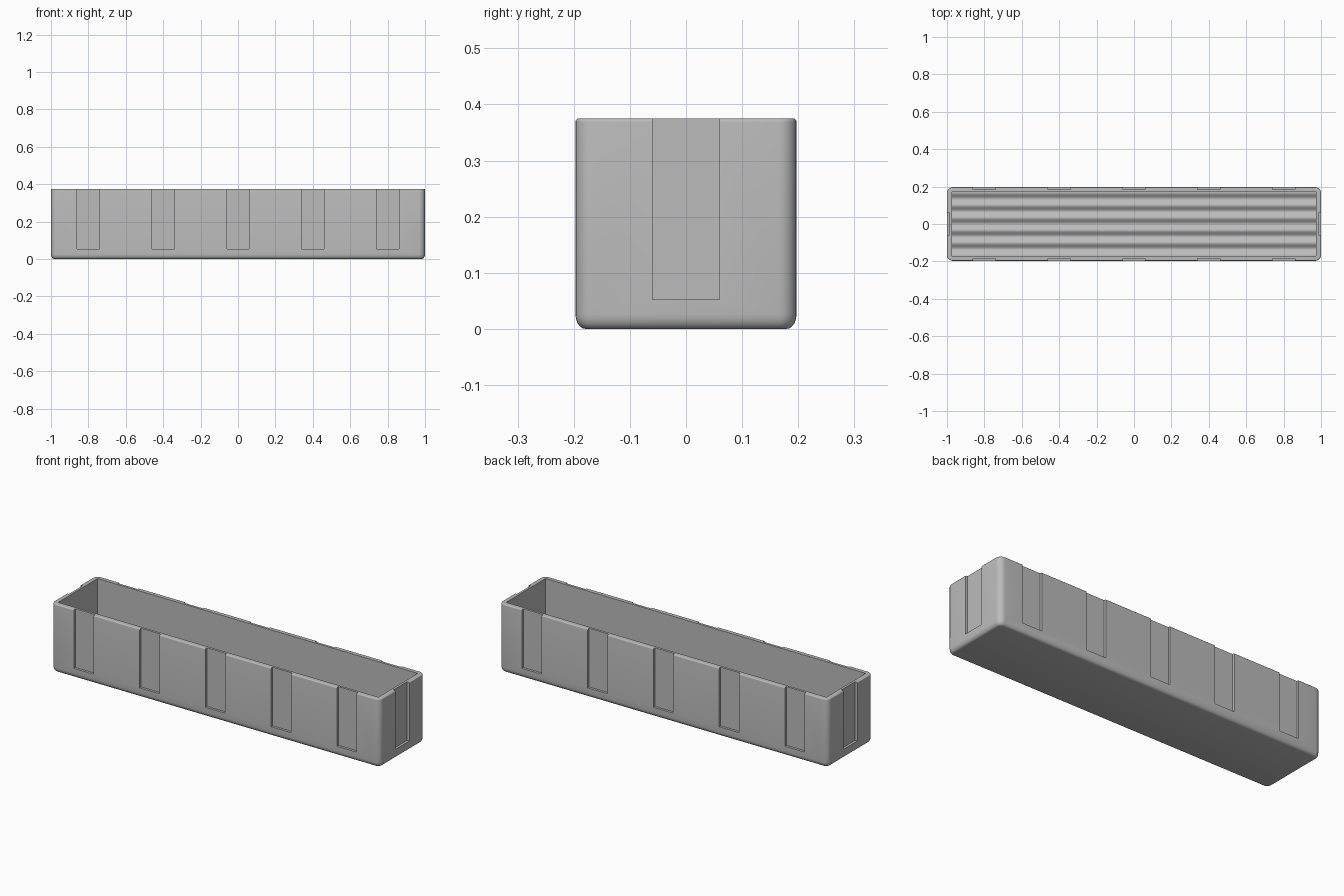
import bpy, bmesh, math
from mathutils import Matrix

if "Cube" in bpy.data.objects:
    bpy.data.objects.remove(bpy.data.objects["Cube"])

HX, HY, H = 1.0, 0.197, 0.375      # outer half sizes and height
WALL, FLOOR = 0.026, 0.03
RADIUS, DEPTH = 0.032, 0.013       # corner radius, groove depth
GROOVE_W, GROOVE_Z = 0.12, 0.052
PITCH, WAVE = 0.067, 0.008         # floor corrugation

grey = bpy.data.materials.new("plain grey")
grey.use_nodes = True
colour = (0.5, 0.5, 0.5, 1)
grey.diffuse_color = colour
grey.node_tree.nodes["Principled BSDF"].inputs["Base Color"].default_value = colour


def finish(name, bm):
    bmesh.ops.recalc_face_normals(bm, faces=bm.faces)
    mesh = bpy.data.meshes.new(name)
    bm.to_mesh(mesh)
    bm.free()
    mesh.materials.append(grey)
    obj = bpy.data.objects.new(name, mesh)
    bpy.context.collection.objects.link(obj)
    return obj


def rounded_ring(bm, inset, z, steps=6):
    r = RADIUS - inset
    verts = []
    for corner, (sx, sy) in enumerate([(1, 1), (-1, 1), (-1, -1), (1, -1)]):
        for i in range(steps + 1):
            a = (corner + i / steps) * math.pi / 2
            verts.append(bm.verts.new((sx * (HX - RADIUS) + r * math.cos(a),
                                       sy * (HY - RADIUS) + r * math.sin(a), z)))
    return verts


# Outer body: rounded rings lofted from the soft base to the rim
quarter = [i / 5 * math.pi / 2 for i in range(6)]
profile = [(0.018 * (1 - math.sin(a)), 0.026 * (1 - math.cos(a))) for a in quarter]
profile += [(0.006 * (1 - math.cos(a)), H - 0.006 * (1 - math.sin(a))) for a in quarter]
bm = bmesh.new()
rings = [rounded_ring(bm, inset, z) for inset, z in profile]
for low, high in zip(rings, rings[1:]):
    for i in range(len(low)):
        j = (i + 1) % len(low)
        bm.faces.new((low[i], low[j], high[j], high[i]))
bm.faces.new(rings[0])
bm.faces.new(rings[-1])
tray = finish("storage_tray", bm)

# Cavity cutter with a corrugated underside
ix, iy = HX - WALL, HY - WALL
bm = bmesh.new()
section = [(iy, H + 0.1), (-iy, H + 0.1)]
count = 60
for i in range(count + 1):
    y = -iy + 2 * iy * i / count
    section.append((y, FLOOR - WAVE * math.cos(2 * math.pi * y / PITCH)))
face = bm.faces.new([bm.verts.new((-ix, y, z)) for y, z in section])
ext = bmesh.ops.extrude_face_region(bm, geom=[face])
bmesh.ops.translate(bm, vec=(2 * ix, 0, 0),
                    verts=[v for v in ext["geom"] if isinstance(v, bmesh.types.BMVert)])
cavity = finish("cavity_cutter", bm)

# Groove cutters: five on each long side, one on each end
bm = bmesh.new()
spots = [(x * 0.4, s * HY, GROOVE_W, 2 * DEPTH) for x in range(-2, 3) for s in (-1, 1)]
spots += [(s * HX, 0, 2 * DEPTH, GROOVE_W) for s in (-1, 1)]
for x, y, sx, sy in spots:
    bmesh.ops.create_cube(bm, size=1, matrix=Matrix.Translation((x, y, GROOVE_Z + 0.25))
                          @ Matrix.Diagonal((sx, sy, 0.5, 1)))
grooves = finish("groove_cutter", bm)

# Cut the tray and smooth its rounded edges
bpy.ops.object.select_all(action='DESELECT')
bpy.context.view_layer.objects.active = tray
tray.select_set(True)
for cutter in (cavity, grooves):
    mod = tray.modifiers.new("cut", 'BOOLEAN')
    mod.operation, mod.solver, mod.object = 'DIFFERENCE', 'EXACT', cutter
    bpy.ops.object.modifier_apply(modifier=mod.name)
    bpy.data.objects.remove(cutter)
bpy.ops.object.shade_smooth_by_angle(angle=math.radians(35))
